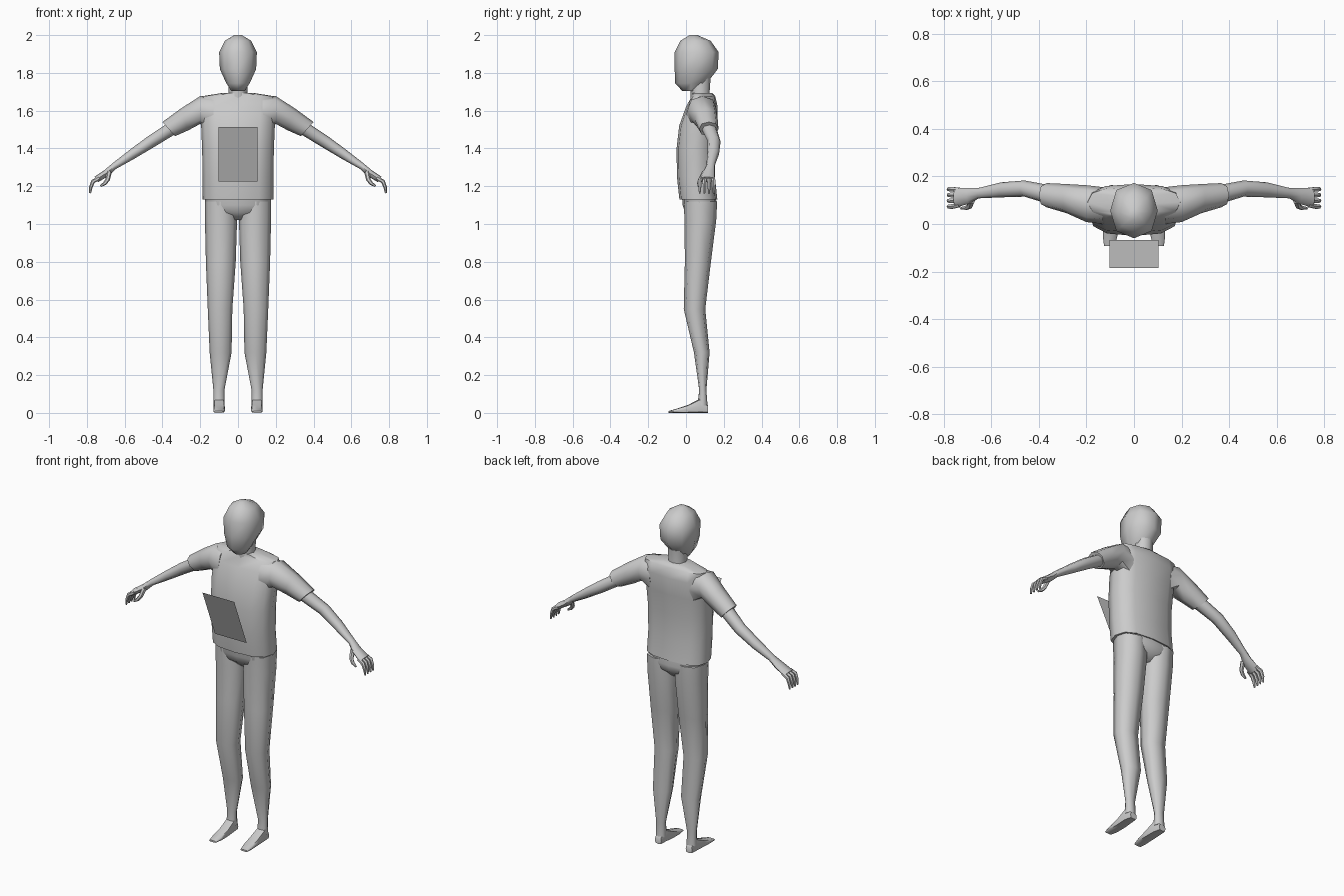
import bpy, bmesh, math
from mathutils import Vector

if "Cube" in bpy.data.objects:
    bpy.data.objects.remove(bpy.data.objects["Cube"])

grey = bpy.data.materials.new("plain_grey")
grey.diffuse_color = (0.6, 0.6, 0.6, 1)
grey.use_nodes = True
grey.node_tree.nodes["Principled BSDF"].inputs["Base Color"].default_value = grey.diffuse_color


def ring(c, u, v, n=8, e=2.3):
    """Rounded cross-section around c, spanned by half-axes u and v."""
    pts = []
    for i in range(n):
        a = 2 * math.pi * i / n
        f = lambda t: math.copysign(abs(t) ** (2 / e), t) if abs(t) > 1e-6 else 0
        pts.append(Vector(c) + Vector(u) * f(math.cos(a)) + Vector(v) * f(math.sin(a)))
    return pts


def flat_ring(z, x0, x1, y0, y1, **k):
    """Horizontal section."""
    return ring(((x0 + x1) / 2, (y0 + y1) / 2, z),
                ((x1 - x0) / 2, 0, 0), (0, (y1 - y0) / 2, 0), **k)


def limb_ring(tx, tz, bx, bz, y0, y1, **k):
    """Arm section given by its top and bottom points and its y range."""
    return ring(((tx + bx) / 2, (y0 + y1) / 2, (tz + bz) / 2),
                ((tx - bx) / 2, 0, (tz - bz) / 2), (0, (y1 - y0) / 2, 0), **k)


def tube(path, radii, n=6):
    """Sections along a short path, for fingers."""
    path = [Vector(p) for p in path]
    out = []
    for i, p in enumerate(path):
        d = (path[min(i + 1, len(path) - 1)] - path[max(i - 1, 0)]).normalized()
        u = d.cross(Vector((0, 1, 0))).normalized()
        out.append(ring(p, u * radii[i], d.cross(u) * radii[i], n=n, e=2))
    return out


def loft(name, rings, side=1):
    bm = bmesh.new()
    rows = [[bm.verts.new((p.x * side, p.y, p.z)) for p in r] for r in rings]
    n = len(rows[0])
    for a, b in zip(rows, rows[1:]):
        for i in range(n):
            j = (i + 1) % n
            bm.faces.new((a[i], a[j], b[j], b[i]))
    bm.faces.new(rows[0])
    bm.faces.new(rows[-1])
    bmesh.ops.recalc_face_normals(bm, faces=bm.faces)
    me = bpy.data.meshes.new(name)
    bm.to_mesh(me)
    bm.free()
    me.materials.append(grey)
    ob = bpy.data.objects.new(name, me)
    bpy.context.collection.objects.link(ob)
    return ob


# head and neck: z, half width, front y, back y
loft("head", [flat_ring(z, -w, w, f, b, n=8) for z, w, f, b in (
    (1.705, .035, -.02, .07), (1.745, .062, -.058, .11), (1.82, .096, -.06, .168),
    (1.91, .1, -.06, .173), (1.97, .07, -.03, .13), (2.0, .02, .02, .06))])
loft("neck", [flat_ring(z, -w, w, f, b, n=8) for z, w, f, b in (
    (1.65, .055, .025, .13), (1.70, .05, .025, .125), (1.77, .05, .02, .13))])

# shirt body
loft("shirt", [flat_ring(z, -w, w, f, b, n=12, e=2.7) for z, w, f, b in (
    (1.13, .187, -.035, .166), (1.25, .187, -.048, .153), (1.4, .19, -.05, .152),
    (1.52, .195, -.036, .162), (1.62, .2, .0, .168), (1.676, .195, .03, .155),
    (1.694, .08, .03, .14))])

# hips
loft("hips", [flat_ring(z, -w, w, f, b, n=12, e=2.7) for z, w, f, b in (
    (1.2, .172, -.025, .145), (1.1, .174, -.018, .165), (1.06, .15, -.005, .155),
    (1.02, .05, .04, .115))])

for side, tag in ((1, "left"), (-1, "right")):
    # sleeve
    loft(tag + "_sleeve", [limb_ring(*r) for r in (
        (.13, 1.677, .13, 1.48, .0, .155), (.2, 1.677, .2, 1.53, .008, .163),
        (.30, 1.613, .265, 1.495, .045, .168), (.40, 1.54, .333, 1.465, .07, .172))], side)
    # arm and palm
    loft(tag + "_arm", [limb_ring(*r, e=2.1) for r in (
        (.37, 1.535, .325, 1.48, .08, .162), (.48, 1.462, .44, 1.41, .115, .183),
        (.57, 1.395, .55, 1.345, .112, .175), (.66, 1.325, .645, 1.292, .108, .152),
        (.705, 1.287, .68, 1.258, .085, .152), (.76, 1.25, .74, 1.222, .07, .152))], side)
    # fingers and thumb
    for i in range(4):
        y = .08 + .021 * i
        t = .073 + .0245 * i
        loft(f"{tag}_finger_{i + 1}", tube(
            [(.735, y, 1.243), (.768, t, 1.225), (.779, t, 1.195), (.783, t, 1.163)],
            [.011, .011, .009, .005]), side)
    loft(tag + "_thumb", tube(
        [(.682, .098, 1.275), (.69, .075, 1.235), (.705, .068, 1.215), (.728, .066, 1.2)],
        [.014, .012, .01, .005]), side)
    # leg: z, inner x, outer x, front y, back y
    loft(tag + "_leg", [flat_ring(*r, n=8, e=2.5) for r in (
        (1.12, .012, .175, -.012, .165), (1.02, .005, .175, -.008, .16),
        (.8, .012, .17, -.006, .132), (.55, .03, .16, -.012, .102),
        (.32, .034, .15, .042, .125), (.12, .072, .13, .07, .108),
        (.04, .072, .13, .06, .114))], side)
    # foot: y, inner x, outer x, top z
    loft(tag + "_foot", [ring(((a + b) / 2, y, h / 2), ((b - a) / 2, 0, 0),
                              (0, 0, h / 2), e=4) for y, a, b, h in (
        (.117, .08, .122, .04), (.075, .072, .13, .075), (.01, .068, .13, .042),
        (-.05, .07, .131, .022), (-.092, .08, .126, .01))], side)

# tilted sheet in front of the chest
me = bpy.data.meshes.new("chest_sheet")
me.from_pydata([(-.104, -.067, 1.225), (.104, -.067, 1.225),
                (.104, -.184, 1.513), (-.104, -.184, 1.513)], [], [(0, 1, 2, 3)])
me.materials.append(grey)
bpy.context.collection.objects.link(bpy.data.objects.new("chest_sheet", me))

# smooth shading with hard cuffs and hems
for ob in bpy.context.scene.objects:
    ob.select_set(True)
    bpy.context.view_layer.objects.active = ob
bpy.ops.object.shade_smooth_by_angle(angle=math.radians(55))
